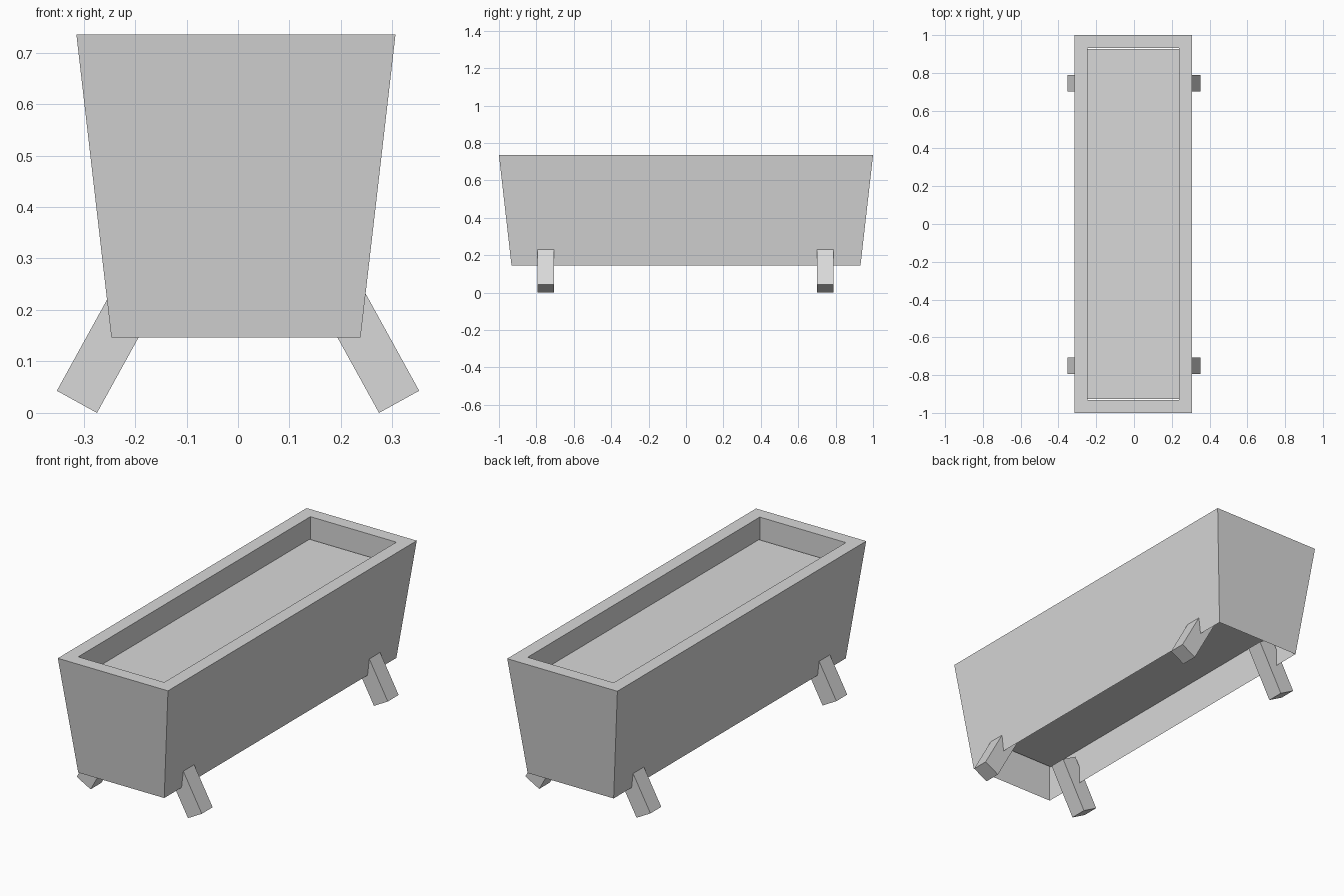
import bpy
import bmesh
from mathutils import Vector

if "Cube" in bpy.data.objects:
    bpy.data.objects.remove(bpy.data.objects["Cube"])

# Single plain grey
grey = bpy.data.materials.new("plain grey")
grey.use_nodes = True
grey.diffuse_color = (0.69, 0.69, 0.69, 1)
grey.node_tree.nodes["Principled BSDF"].inputs["Base Color"].default_value = (0.69, 0.69, 0.69, 1)

CENTRE_X = -0.004
BASE_Z, RIM_Z = 0.146, 0.735
HOLE_X, HOLE_Y = 0.242, 0.933


def finish(name, bm):
    bmesh.ops.recalc_face_normals(bm, faces=bm.faces)
    mesh = bpy.data.meshes.new(name)
    bm.to_mesh(mesh)
    bm.free()
    mesh.materials.append(grey)
    obj = bpy.data.objects.new(name, mesh)
    bpy.context.collection.objects.link(obj)


def add_ring(bm, half_x, half_y, z):
    return [bm.verts.new((CENTRE_X + sx * half_x, sy * half_y, z))
            for sx, sy in ((-1, -1), (1, -1), (1, 1), (-1, 1))]


def bridge(bm, low, high):
    for i in range(4):
        j = (i + 1) % 4
        bm.faces.new((low[i], low[j], high[j], high[i]))


# Trough: sloping outside, flat rim, and a straight hole right through, so
# the walls thin to an edge at the open underside
bm = bmesh.new()
base = add_ring(bm, HOLE_X, HOLE_Y, BASE_Z)
rim_outer = add_ring(bm, 0.31, 1.0, RIM_Z)
rim_inner = add_ring(bm, HOLE_X, HOLE_Y, RIM_Z)
bridge(bm, base, rim_outer)
bridge(bm, rim_outer, rim_inner)
bridge(bm, rim_inner, base)
finish("planter_trough", bm)

# Soil block filling the middle of the hole, a touch short at both ends
bm = bmesh.new()
soil_bottom = add_ring(bm, HOLE_X, HOLE_Y - 0.007, 0.333)
soil_top = add_ring(bm, HOLE_X, HOLE_Y - 0.007, 0.623)
bridge(bm, soil_bottom, soil_top)
bm.faces.new(soil_bottom)
bm.faces.new(soil_top)
finish("soil_block", bm)

# Splayed legs: square-ended bars running up into the trough
LEG_LENGTH = 0.275
LEG_WIDTH = 0.087
foot_inner = Vector((0.274, 0, 0))
foot_outer = Vector((0.352, 0, 0.043))
across = (foot_outer - foot_inner).normalized()
rise = Vector((-across.z, 0, across.x)) * LEG_LENGTH


def add_leg(name, side, y):
    bm = bmesh.new()
    corners = (foot_inner, foot_outer, foot_outer + rise, foot_inner + rise)
    face = bm.faces.new([bm.verts.new((side * c.x, y - LEG_WIDTH / 2, c.z)) for c in corners])
    grown = bmesh.ops.extrude_face_region(bm, geom=[face], use_keep_orig=True)["geom"]
    verts = [g for g in grown if isinstance(g, bmesh.types.BMVert)]
    bmesh.ops.translate(bm, verts=verts, vec=(0, LEG_WIDTH, 0))
    finish(name, bm)


for side, side_name in ((1, "left"), (-1, "right")):
    for y, end_name in ((-0.75, "front"), (0.745, "back")):
        add_leg(f"{end_name}_{side_name}_leg", side, y)
